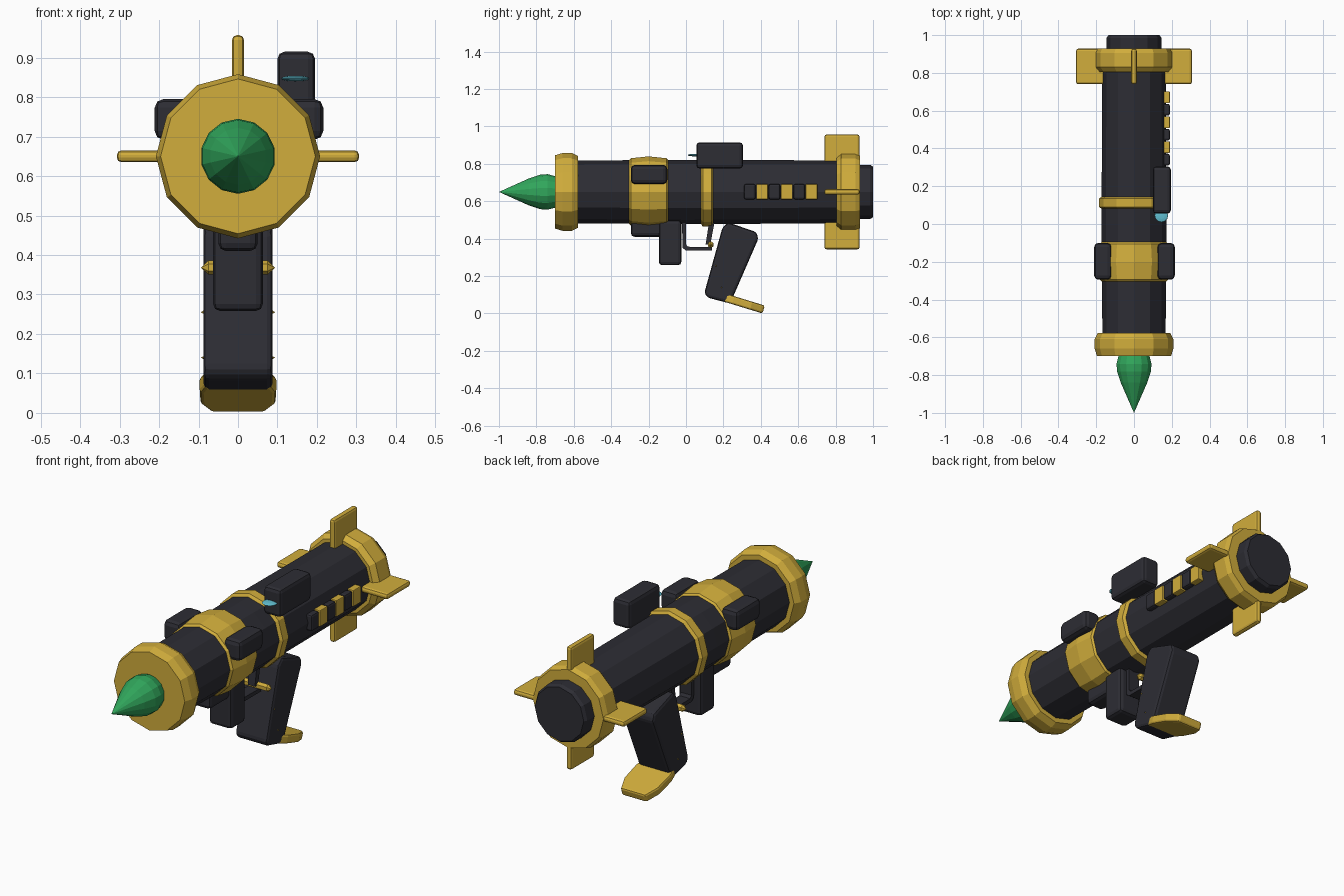
import bpy, bmesh, math
from mathutils import Matrix, Vector

if "Cube" in bpy.data.objects:
    bpy.data.objects.remove(bpy.data.objects["Cube"])


def material(name, rgb):
    m = bpy.data.materials.new(name)
    m.diffuse_color = (*rgb, 1)
    m.use_nodes = True
    m.node_tree.nodes["Principled BSDF"].inputs["Base Color"].default_value = m.diffuse_color
    return m


DARK = material("charcoal", (0.026, 0.026, 0.034))
GOLD = material("gold", (0.64, 0.42, 0.045))
GREEN = material("green", (0.03, 0.38, 0.105))
CYAN = material("cyan", (0.12, 0.52, 0.64))
AXIS_Z = 0.65


def finish(name, bm, mat, bevel=0, segments=2):
    bmesh.ops.recalc_face_normals(bm, faces=bm.faces)
    me = bpy.data.meshes.new(name)
    bm.to_mesh(me)
    bm.free()
    me.materials.append(mat)
    ob = bpy.data.objects.new(name, me)
    bpy.context.collection.objects.link(ob)
    if bevel:
        mod = ob.modifiers.new("bevel", "BEVEL")
        mod.width, mod.segments = bevel, segments
    return ob


def lathe(name, profile, mat, sides=12, center=(0, 0, AXIS_Z), axis="y"):
    """Closed turned solid from (position, radius) pairs along the axis."""
    bm = bmesh.new()
    rings = []
    for p, r in profile:
        ring = []
        for i in range(1 if r == 0 else sides):
            a = 2 * math.pi * i / sides
            u, v = r * math.sin(a), r * math.cos(a)
            co = (u, p, v) if axis == "y" else (p, u, v)
            ring.append(bm.verts.new(Vector(co) + Vector(center)))
        rings.append(ring)
    for a, b in zip(rings, rings[1:]):
        for i in range(sides):
            j = (i + 1) % sides
            quad = [a[i % len(a)], a[j % len(a)], b[j % len(b)], b[i % len(b)]]
            bm.faces.new(list(dict.fromkeys(quad)))
    for ring in (rings[0], rings[-1]):
        if len(ring) > 1:
            bm.faces.new(ring)
    return finish(name, bm, mat)


def prism(name, pts, half, mat, bevel=0, matrix=Matrix()):
    """Side outline of (y, z) points given thickness along x."""
    bm = bmesh.new()
    face = bm.faces.new([bm.verts.new((-half, y, z)) for y, z in pts])
    ext = bmesh.ops.extrude_face_region(bm, geom=[face])["geom"]
    bmesh.ops.translate(bm, vec=(2 * half, 0, 0),
                        verts=[g for g in ext if isinstance(g, bmesh.types.BMVert)])
    bm.transform(matrix)
    return finish(name, bm, mat, bevel)


def box(name, lo, hi, mat, bevel=0.015, matrix=Matrix()):
    bm = bmesh.new()
    bmesh.ops.create_cube(bm, size=1)
    lo, hi = Vector(lo), Vector(hi)
    bm.transform(matrix @ Matrix.Translation((lo + hi) / 2) @ Matrix.Diagonal((*(hi - lo), 1)))
    return finish(name, bm, mat, bevel)


# Barrel, bands and end pieces
lathe("barrel", [(-0.64, 0.167), (0, 0.172), (0.87, 0.168)], DARK)
lathe("muzzle_ring", [(-0.70, 0.196), (-0.66, 0.208), (-0.61, 0.208), (-0.578, 0.192)], GOLD)
lathe("middle_band", [(-0.305, 0.17), (-0.295, 0.18), (-0.20, 0.19),
                      (-0.105, 0.18), (-0.095, 0.17)], GOLD)
lathe("thin_band", [(0.08, 0.17), (0.09, 0.186), (0.135, 0.186), (0.145, 0.17)], GOLD)
lathe("rear_ring", [(0.805, 0.185), (0.83, 0.206), (0.905, 0.206), (0.93, 0.195)], GOLD)
lathe("exhaust_cap", [(0.92, 0.145), (0.985, 0.145), (1.0, 0.135)], DARK)

# Warhead
lathe("warhead", [(-1.0, 0), (-0.92, 0.036), (-0.84, 0.072), (-0.78, 0.092),
                  (-0.74, 0.095), (-0.695, 0.083)], GREEN, sides=14)

# Four tail fins around the rear ring
for i in range(4):
    turn = Matrix.Translation((0, 0, AXIS_Z)) @ Matrix.Rotation(i * math.pi / 2, 4, "Y")
    box(f"tail_fin_{i + 1}", (-0.015, 0.74, 0.12), (0.015, 0.928, 0.307), GOLD, 0.012, turn)

# Side pods, under pod and front grip
for side, x in (("left", -0.165), ("right", 0.17)):
    box(f"side_pod_{side}", (x - 0.046, -0.295, 0.692), (x + 0.046, -0.10, 0.795), DARK, 0.022)
box("under_pod", (-0.05, -0.295, 0.41), (0.05, -0.10, 0.52), DARK, 0.02)
box("front_grip", (-0.063, -0.145, 0.258), (0.063, -0.025, 0.50), DARK, 0.018)

# Sight with flat lens
box("sight", (0.10, 0.055, 0.775), (0.195, 0.305, 0.915), DARK, 0.018)
bm = bmesh.new()
bmesh.ops.create_uvsphere(bm, u_segments=12, v_segments=6, radius=1)
bm.transform(Matrix.Translation((0.145, 0.045, 0.847)) @ Matrix.Diagonal((0.036, 0.036, 0.007, 1)))
finish("sight_lens", bm, CYAN)

# Alternating plates along the right side
for i in range(6):
    y = 0.31 + i * 0.066
    box(f"side_plate_{i + 1}", (0.155, y, 0.61), (0.19, y + 0.062, 0.692),
        GOLD if i % 2 else DARK, 0.004 if i % 2 else 0.01)

# Rear grip with foot
prism("rear_grip", [(0.098, 0.11), (0.115, 0.085), (0.225, 0.056), (0.25, 0.085),
                    (0.387, 0.40), (0.377, 0.435), (0.225, 0.487), (0.195, 0.46)],
      0.088, DARK, 0.022)
tilt = (Matrix.Translation((0, 0.31, 0.0535)) @ Matrix.Rotation(math.radians(-17), 4, "X")
        @ Matrix.Rotation(math.pi / 2, 4, "Y"))
half_plan = [(-0.11, 0.085), (-0.06, 0.097), (0.04, 0.095), (0.11, 0.068)]
prism("grip_foot", half_plan + [(l, -w) for l, w in reversed(half_plan)], 0.022, GOLD, 0.01, tilt)

# Cross pins through the grip; the top one is the trigger bar
for name, y, z, r in (("trigger_bar", 0.132, 0.368, 0.018),
                      ("grip_pin_upper", 0.16, 0.255, 0.012),
                      ("grip_pin_lower", 0.19, 0.14, 0.010)):
    lathe(name, [(-0.094, 0), (-0.075, r), (0.075, r), (0.094, 0)], GOLD,
          sides=6, center=(0, y, z), axis="x")

# Trigger guard and trigger
prism("trigger_guard", [(-0.022, 0.50), (-0.018, 0.35), (0.0, 0.337), (0.14, 0.337),
                        (0.14, 0.355), (0.01, 0.357), (0.0, 0.37), (0.0, 0.50)], 0.03, DARK)
prism("trigger", [(0.125, 0.50), (0.105, 0.37), (0.13, 0.37), (0.155, 0.50)], 0.02, DARK)
